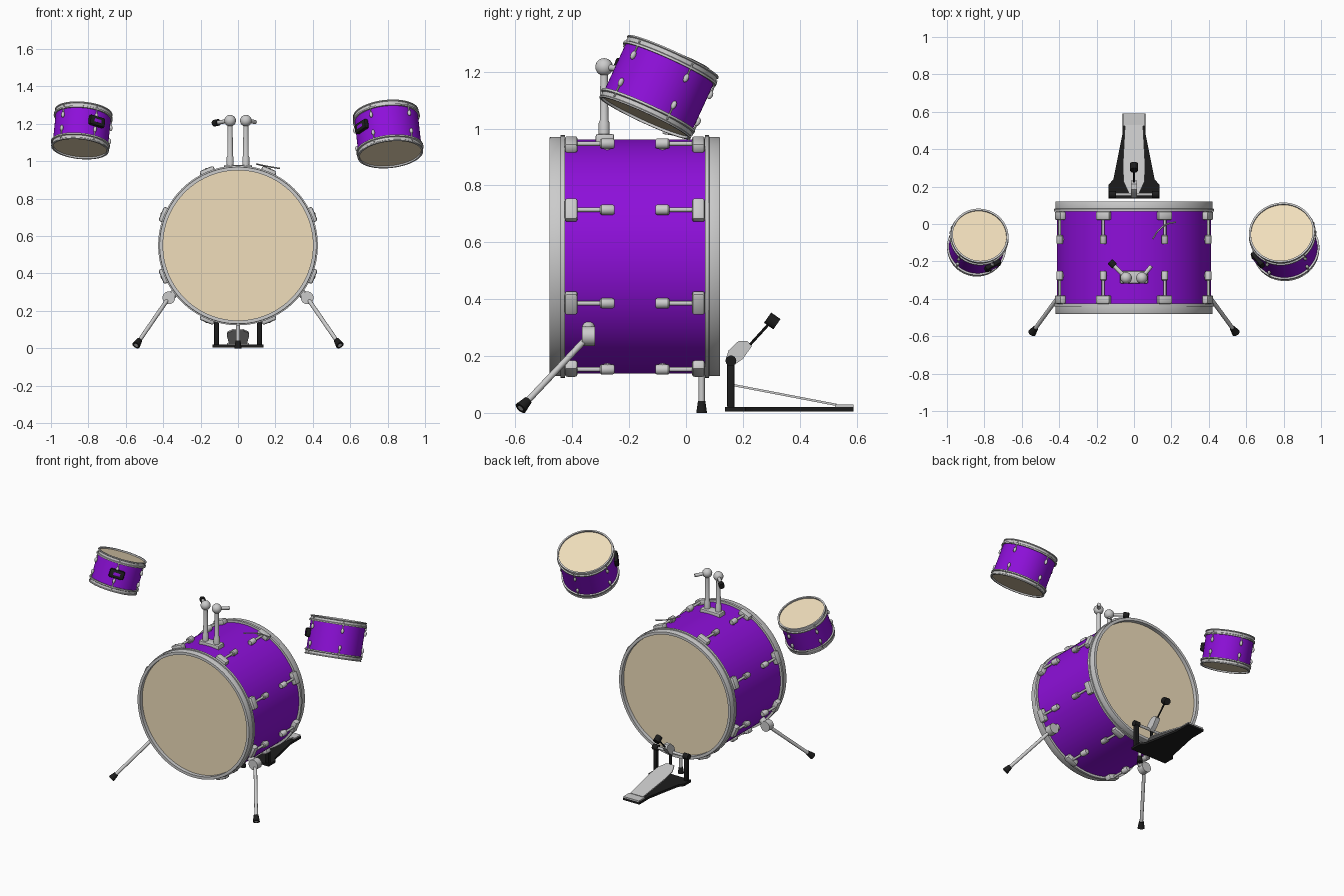
import bpy, bmesh, math
from mathutils import Matrix, Vector

if "Cube" in bpy.data.objects:
    bpy.data.objects.remove(bpy.data.objects["Cube"])

T, R = Matrix.Translation, Matrix.Rotation


def material(name, rgb):
    m = bpy.data.materials.new(name)
    m.diffuse_color = (*rgb, 1)
    m.use_nodes = True
    m.node_tree.nodes["Principled BSDF"].inputs["Base Color"].default_value = m.diffuse_color
    return m


PURPLE = material("purple_shell", (0.27, 0.005, 0.70))
CREAM = material("cream_skin", (0.87, 0.73, 0.50))
BLACK = material("black_rubber", (0.012, 0.012, 0.012))


def finish(name, bm, M, mat=None):
    bmesh.ops.remove_doubles(bm, verts=bm.verts, dist=1e-5)
    bmesh.ops.recalc_face_normals(bm, faces=bm.faces)
    me = bpy.data.meshes.new(name)
    bm.to_mesh(me)
    bm.free()
    me.transform(M)
    ob = bpy.data.objects.new(name, me)
    bpy.context.collection.objects.link(ob)
    if mat:
        me.materials.append(mat)
    bpy.ops.object.select_all(action='DESELECT')
    ob.select_set(True)
    bpy.context.view_layer.objects.active = ob
    bpy.ops.object.shade_smooth_by_angle(angle=math.radians(35))
    return ob


def lathe(name, prof, M, mat=None, n=64, closed=False):
    """Turn a (radius, height) profile round local z."""
    bm = bmesh.new()
    rings = [[bm.verts.new((r * math.cos(2 * math.pi * i / n), r * math.sin(2 * math.pi * i / n), z))
              for i in range(n)] for r, z in prof]
    for a, b in zip(rings, rings[1:] + (rings[:1] if closed else [])):
        for i in range(n):
            j = (i + 1) % n
            bm.faces.new((a[i], a[j], b[j], b[i]))
    return finish(name, bm, M, mat)


def along(a, b):
    a, b = Vector(a), Vector(b)
    return T(a) @ (b - a).to_track_quat('Z', 'Y').to_matrix().to_4x4(), (b - a).length


def rod(name, a, b, r1, r2=None, mat=None, M=Matrix(), n=16):
    A, h = along(a, b)
    r2 = r2 or r1
    return lathe(name, [(0, 0), (r1, 0), (r2, h), (0, h)], M @ A, mat, n)


def box(name, size, M, mat=None, bevel=0.006):
    bm = bmesh.new()
    bmesh.ops.create_cube(bm, size=1, matrix=Matrix.Diagonal((*size, 1)))
    bmesh.ops.bevel(bm, geom=bm.edges[:], offset=bevel, segments=2, affect='EDGES', profile=0.5)
    return finish(name, bm, M, mat)


def ball(name, c, r, scale=(1, 1, 1), M=Matrix(), mat=None):
    bm = bmesh.new()
    bmesh.ops.create_uvsphere(bm, u_segments=20, v_segments=12, radius=r)
    return finish(name, bm, M @ T(c) @ Matrix.Diagonal((*scale, 1)), mat)


def plate(name, half, thick, M, mat=None):
    """Flat slab from a right-hand outline mirrored across x = 0."""
    bm = bmesh.new()
    pts = half + [(-x, y) for x, y in reversed(half)]
    f = bm.faces.new([bm.verts.new((x, y, 0)) for x, y in pts])
    ext = bmesh.ops.extrude_face_region(bm, geom=[f])
    bmesh.ops.translate(bm, vec=(0, 0, thick), verts=[v for v in ext['geom'] if isinstance(v, bmesh.types.BMVert)])
    return finish(name, bm, M, mat)


# Bass drum: local z runs along world y
BASS = T((0, 0, 0.55)) @ R(-math.pi / 2, 4, 'X')
lathe("bass_shell", [(0.412, -0.44), (0.412, 0.08)], BASS, PURPLE, 96)
for name, y, s in (("front", -0.48, 1), ("back", 0.12, -1)):
    prof = [(0.401, 0), (0.419, 0), (0.421, 0.004), (0.421, 0.038), (0.427, 0.039),
            (0.427, 0.054), (0.411, 0.054), (0.401, 0.04)]
    lathe(f"bass_{name}_hoop", [(r, y + s * z) for r, z in prof], BASS, None, 96, True)
    lathe(f"bass_{name}_skin", [(0, y + s * 0.025), (0.405, y + s * 0.025)], BASS, CREAM, 96)
    for k in range(8):
        F = BASS @ R(math.radians(22.5 + 45 * k), 4, 'Z') @ T((0.43, 0, y))
        box(f"bass_{name}_claw_{k}", (0.036, 0.082, 0.046), F @ T((-0.003, 0, s * 0.076)), None, 0.01)
        rod(f"bass_{name}_tension_rod_{k}", (0, 0, s * 0.09), (0, 0, s * 0.19), 0.008, M=F, n=12)
        lathe(f"bass_{name}_lug_{k}", [(0, s * 0.178), (0.014, s * 0.178), (0.018, s * 0.183),
                                       (0.018, s * 0.222), (0.014, s * 0.228), (0, s * 0.228)], F, None, 16)
        rod(f"bass_{name}_lug_post_{k}", (-0.025, 0, s * 0.203), (0, 0, s * 0.203), 0.013, M=F, n=12)

# Spurs and rear support
for name, s in (("left", -1), ("right", 1)):
    k, foot = Vector((s * 0.37, -0.343, 0.27)), Vector((s * 0.545, -0.582, 0.016))
    rod(f"spur_{name}_knob", k - Vector((0, 0.023, 0)), k + Vector((0, 0.023, 0)), 0.034, n=28)
    rod(f"spur_{name}_bracket", k, (s * 0.32, -0.343, 0.31), 0.022)
    rod(f"spur_{name}_leg", k, foot, 0.011)
    rod(f"spur_{name}_foot", k.lerp(foot, 0.89), foot, 0.015, 0.022, BLACK)
rod("rear_support_leg", (0, 0.055, 0.15), (0, 0.055, 0.03), 0.011)
rod("rear_support_foot", (0, 0.055, 0.042), (0, 0.055, 0), 0.013, 0.019, BLACK)

# Tom holder on top of the bass drum
box("holder_base", (0.15, 0.065, 0.035), T((0, -0.285, 0.963)))
for name, s, end in (("left", -1, (-0.12, -0.21, 1.205)), ("right", 1, (0.092, -0.225, 1.21))):
    x = s * 0.042
    lathe(f"holder_{name}_post", [(0, 0.96), (0.019, 0.96), (0.019, 1.02), (0.015, 1.03),
                                  (0.013, 1.21), (0, 1.21)], T((x, -0.288, 0)), None, 20)
    ball(f"holder_{name}_joint", (x, -0.288, 1.217), 0.031)
    rod(f"holder_{name}_arm", (x, -0.288, 1.217), end, 0.011)
rod("holder_left_clip", (-0.105, -0.225, 1.208), (-0.128, -0.202, 1.203), 0.018, mat=BLACK)

# Loose curved rod lying over the shell
cu = bpy.data.curves.new("curved_rod", 'CURVE')
cu.dimensions, cu.bevel_depth, cu.bevel_resolution = '3D', 0.004, 2
sp = cu.splines.new('POLY')
arc = [(0.10, -0.08, 0.985), (0.125, -0.04, 0.979), (0.155, -0.012, 0.973), (0.19, 0.005, 0.967), (0.225, 0.01, 0.961)]
sp.points.add(len(arc) - 1)
for p, c in zip(sp.points, arc):
    p.co = (*c, 1)
bpy.context.collection.objects.link(bpy.data.objects.new("curved_rod", cu))


# Toms
def tom(name, bottom, top, rad, lugs, mount):
    A, h = along(bottom, top)
    axis = (Vector(top) - Vector(bottom)).normalized()
    M = T(bottom) @ Vector((0, 0, 1)).rotation_difference(axis).to_matrix().to_4x4()
    lathe(f"{name}_shell", [(rad - 0.010, 0.01), (rad - 0.010, h - 0.01)], M, PURPLE)
    for end, z, s in (("bottom", 0, 1), ("top", h, -1)):
        prof = [(-0.014, 0), (-0.004, 0), (-0.003, 0.005), (-0.007, 0.008), (-0.007, 0.022),
                (0, 0.025), (0, 0.033), (-0.011, 0.033), (-0.014, 0.02)]
        lathe(f"{name}_{end}_hoop", [(rad + r, z + s * d) for r, d in prof], M, None, 64, True)
        lathe(f"{name}_{end}_skin", [(0, z + s * 0.009), (rad - 0.009, z + s * 0.009)], M, CREAM)
        for k, a in enumerate(lugs):
            F = M @ R(math.radians(a), 4, 'Z') @ T((rad - 0.004, 0, z))
            ball(f"{name}_{end}_lug_{k}", (0, 0, s * 0.068), 0.01, (1, 0.9, 1.6), F)
            rod(f"{name}_{end}_tension_rod_{k}", (0, 0, s * 0.012), (0, 0, s * 0.065), 0.0035, M=F, n=8)
    F = M @ R(math.radians(mount), 4, 'Z') @ T((rad - 0.004, 0, h * 0.54))
    box(f"{name}_mount", (0.03, 0.095, 0.056), F, BLACK, 0.011)
    box(f"{name}_mount_inset", (0.032, 0.045, 0.02), F, PURPLE, 0.003)


tom("small_tom", (-0.845, -0.137, 1.066), (-0.825, -0.062, 1.264), 0.158,
    [226 - 72 * k for k in range(5)], -60)
tom("large_tom", (0.815, -0.145, 1.037), (0.79, -0.045, 1.255), 0.18,
    [-46 + 72 * k for k in range(5)], 218)

# Kick pedal
plate("pedal_base", [(0.135, 0.137), (0.135, 0.21), (0.11, 0.24), (0.062, 0.48), (0.062, 0.59)], 0.015,
      T((0, 0, 0.005)), BLACK)
plate("pedal_heel", [(0.058, 0.525), (0.058, 0.59)], 0.009, T((0, 0, 0.02)))
plate("pedal_footboard", [(0.028, 0), (0.055, 0.06), (0.06, 0.14), (0.048, 0.37)], 0.008,
      T((0, 0.165, 0.094)) @ R(-math.atan2(0.07, 0.365), 4, 'X'))
for name, s in (("left", -1), ("right", 1)):
    box(f"pedal_{name}_post", (0.026, 0.026, 0.17), T((s * 0.115, 0.158, 0.103)), BLACK, 0.005)
    rod(f"pedal_{name}_bearing", (s * 0.096, 0.158, 0.183), (s * 0.134, 0.158, 0.183), 0.019, mat=BLACK)
rod("pedal_axle", (-0.115, 0.158, 0.183), (0.115, 0.158, 0.183), 0.009)
SIDE = Matrix(((0, 0, 1, -0.016), (1, 0, 0, 0), (0, 1, 0, 0), (0, 0, 0, 1)))
bm = bmesh.new()
f = bm.faces.new([bm.verts.new((y, z, 0)) for y, z in
                  [(0.14, 0.19), (0.165, 0.165), (0.2, 0.19), (0.232, 0.235), (0.215, 0.253), (0.185, 0.253), (0.15, 0.22)]])
ext = bmesh.ops.extrude_face_region(bm, geom=[f])
bmesh.ops.translate(bm, vec=(0, 0, 0.032), verts=[v for v in ext['geom'] if isinstance(v, bmesh.types.BMVert)])
finish("pedal_cam", bm, SIDE)
box("pedal_strap", (0.022, 0.006, 0.1), T((0, 0.166, 0.138)), BLACK, 0.002)
rod("beater_rod", (0, 0.175, 0.185), (0, 0.3, 0.322), 0.005, mat=BLACK, n=10)
rod("beater_head", (0, 0.287, 0.335), (0, 0.32, 0.312), 0.022, mat=BLACK, n=20)
